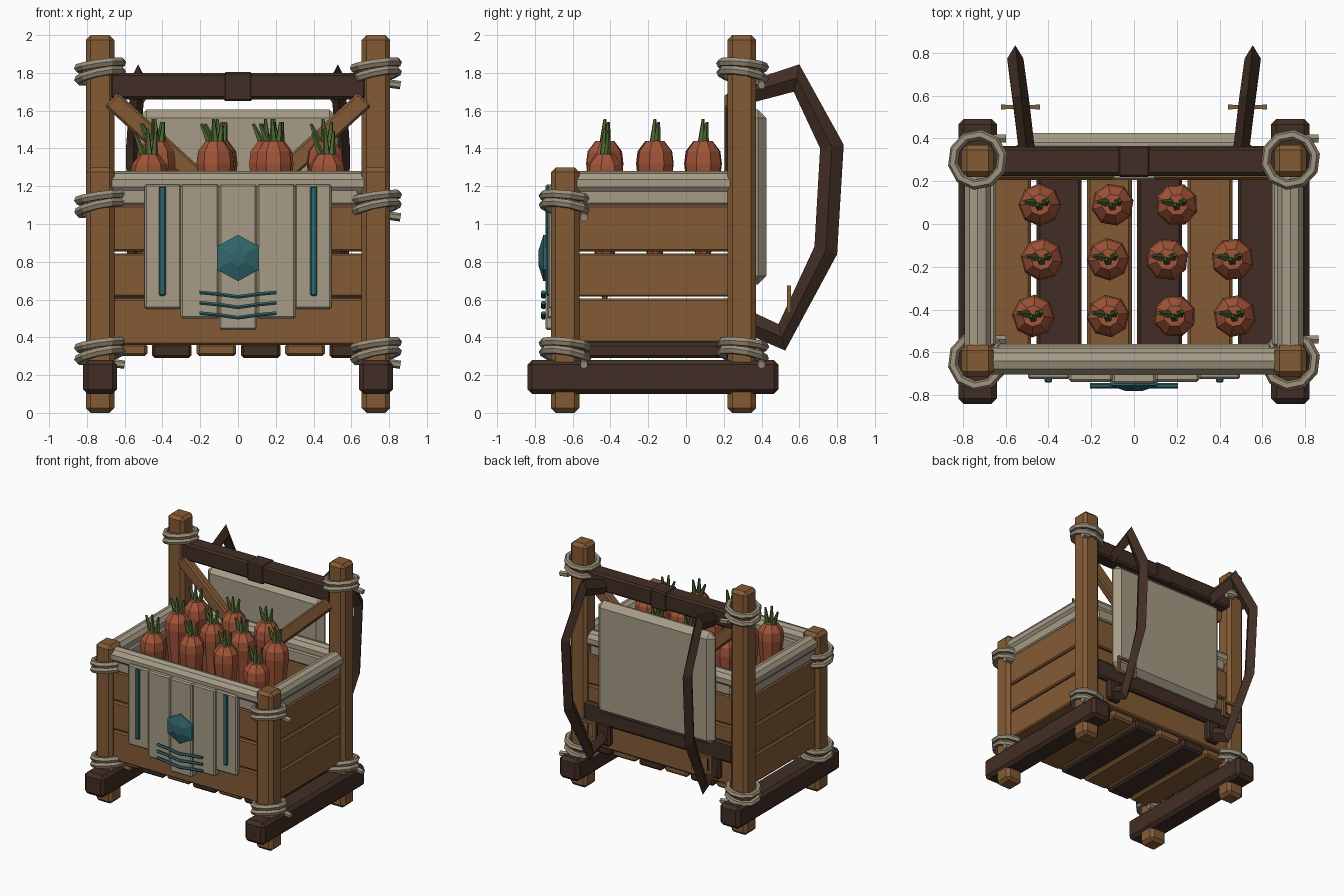
import bpy, bmesh, math
from mathutils import Vector, Matrix

if "Cube" in bpy.data.objects:
    bpy.data.objects.remove(bpy.data.objects["Cube"])


def material(name, rgb):
    m = bpy.data.materials.new(name)
    m.diffuse_color = (*rgb, 1)
    m.use_nodes = True
    m.node_tree.nodes["Principled BSDF"].inputs["Base Color"].default_value = m.diffuse_color
    return m


WOOD = material("wood", (0.23, 0.105, 0.036))
DARK = material("dark_wood", (0.053, 0.027, 0.018))
CLOTH = material("cloth", (0.38, 0.33, 0.24))
ROPE = material("rope", (0.32, 0.27, 0.19))
TEAL = material("teal", (0.03, 0.13, 0.145))
CARROT = material("carrot", (0.36, 0.09, 0.04))
LEAF = material("leaf", (0.07, 0.13, 0.03))
BRASS = material("brass", (0.2, 0.12, 0.04))


def finish(bm, name, mat):
    bmesh.ops.recalc_face_normals(bm, faces=bm.faces)
    me = bpy.data.meshes.new(name)
    bm.to_mesh(me)
    bm.free()
    me.materials.append(mat)
    ob = bpy.data.objects.new(name, me)
    bpy.context.collection.objects.link(ob)
    return ob


def box(name, x, y, z, mat, bevel=0.01, rot=None):
    """Chamfered box from (min, max) ranges."""
    size = [r[1] - r[0] for r in (x, y, z)]
    mid = Vector([(r[0] + r[1]) / 2 for r in (x, y, z)])
    bm = bmesh.new()
    bmesh.ops.create_cube(bm, size=1, matrix=Matrix.Diagonal((*size, 1)))
    if bevel:
        bmesh.ops.bevel(bm, geom=bm.edges[:], offset=bevel, segments=1, affect='EDGES')
    m = Matrix.Translation(mid)
    bm.transform(m @ rot if rot else m)
    return finish(bm, name, mat)


def rod(name, a, b, r1, r2, mat, sides=10):
    """Cone or cylinder from point a to point b."""
    a, b = Vector(a), Vector(b)
    d = b - a
    m = Matrix.Translation((a + b) / 2) @ d.to_track_quat('Z', 'Y').to_matrix().to_4x4()
    bm = bmesh.new()
    bmesh.ops.create_cone(bm, cap_ends=True, segments=sides, radius1=r1, radius2=r2,
                          depth=d.length, matrix=m)
    return finish(bm, name, mat)


def loft(name, rings, mat):
    """Skin a list of equal-length point rings and cap the ends."""
    bm = bmesh.new()
    vs = [[bm.verts.new(p) for p in ring] for ring in rings]
    n = len(vs[0])
    for r0, r1 in zip(vs, vs[1:]):
        for i in range(n):
            bm.faces.new((r0[i], r0[(i + 1) % n], r1[(i + 1) % n], r1[i]))
    bm.faces.new(vs[0])
    bm.faces.new(vs[-1])
    return finish(bm, name, mat)


def rope(x, y, z):
    """Two tilted loops and a loose end."""
    for dz, rx, ry in ((-0.025, -0.2, -0.17), (0.03, -0.12, -0.12)):
        bpy.ops.mesh.primitive_torus_add(location=(x, y, z + dz), rotation=(rx, ry, 0.2),
                                         major_segments=10, minor_segments=6,
                                         major_radius=0.118, minor_radius=0.024)
        bpy.context.object.name = "rope_loop"
        bpy.context.object.data.materials.append(ROPE)
    rod("rope_end", (x + 0.06, y + 0.1, z - 0.065), (x + 0.13, y + 0.1, z - 0.075),
        0.022, 0.022, ROPE, 6)


FY, BY, PX = -0.64, 0.295, 0.73

# posts, skids, rope lashings, side walls, braces, straps
strap_outer = [(0.34, 1.76), (0.60, 1.845), (0.835, 1.42), (0.80, 0.84), (0.525, 0.33), (0.34, 0.41)]
strap_inner = [(0.34, 1.64), (0.57, 1.70), (0.71, 1.40), (0.68, 0.88), (0.49, 0.47), (0.34, 0.54)]
for s in (-1, 1):
    px = s * PX
    xr = (px - 0.075, px + 0.075)
    box("front_post", xr, (FY - 0.075, FY + 0.075), (0, 1.3), WOOD, 0.025)
    box("back_post", xr, (BY - 0.075, BY + 0.075), (0, 2), WOOD, 0.025)
    box("skid", (px - 0.09, px + 0.09), (-0.84, 0.49), (0.1, 0.28), DARK, 0.025)
    rope(px, FY, 1.11)
    rope(px, FY, 0.33)
    rope(px, BY + 0.005, 1.81)
    rope(px, BY + 0.005, 0.33)

    for z0, z1 in ((0.37, 0.605), (0.615, 0.845), (0.855, 1.1)):
        box("side_plank", (px - 0.045, px + 0.045), (FY, BY), (z0, z1), WOOD)
    box("side_liner", (px - s * 0.02 - 0.065, px - s * 0.02 + 0.065), (-0.57, 0.24), (1.1, 1.2), CLOTH)
    rod("side_roll", (px, FY, 1.215), (px, BY, 1.215), 0.065, 0.065, CLOTH)

    # diagonal brace from post down to the middle of the back
    a, b = Vector((s * 0.67, 0, 1.66)), Vector((s * 0.08, 0, 1.12))
    d = b - a
    mid = (a + b) / 2
    h = d.length / 2
    box("back_brace", (mid.x - h, mid.x + h), (0.205, 0.275), (mid.z - 0.05, mid.z + 0.05),
        WOOD, 0.012, Matrix.Rotation(-math.atan2(d.z, d.x), 4, 'Y'))

    # shoulder strap with a diamond section
    rings = []
    for (oy, oz), (iy, iz) in zip(strap_outer, strap_inner):
        my, mz = (oy + iy) / 2, (oz + iz) / 2
        cx = s * (0.50 + 0.055 * (oy - 0.34) / 0.5)
        w = 0.038
        rings.append([(cx, oy, oz), (cx + w, my, mz), (cx, iy, iz), (cx - w, my, mz)])
    loft("shoulder_strap", rings, DARK)

    # strap buckle frame
    bx = s * 0.53
    for e in (-1, 1):
        box("buckle_side", (bx + e * 0.08 - 0.01, bx + e * 0.08 + 0.01), (0.535, 0.557),
            (0.53, 0.675), BRASS, 0)
        zc = 0.6025 + e * 0.0625
        box("buckle_bar", (bx - 0.09, bx + 0.09), (0.536, 0.556), (zc - 0.01, zc + 0.01), BRASS, 0)

# front and back walls with liner and rolled cloth rim
for label, y, s in (("front", FY, 1), ("back", BY - 0.01, -1)):
    for z0, z1 in ((0.36, 0.605), (0.615, 0.845), (0.855, 1.1)):
        box(label + "_plank", (-0.68, 0.68), (y - 0.045, y + 0.045), (z0, z1), WOOD)
    box(label + "_liner", (-0.64, 0.64), (y + s * 0.015 - 0.065, y + s * 0.015 + 0.065), (1.1, 1.2), CLOTH)
    rod(label + "_roll", (-0.68, y, 1.215), (0.68, y, 1.215), 0.065, 0.065, CLOTH)

# floor slats
for i in range(6):
    x = -0.585 + i * 0.235
    box("floor_slat", (x - 0.105, x + 0.105), (-0.62, 0.3), (0.29 + 0.01 * ((i + 1) % 2), 0.37),
        DARK if i % 2 else WOOD, 0.015)

# back beams and padded backrest
box("top_beam", (-0.68, 0.68), (0.225, 0.36), (1.66, 1.8), DARK, 0.015)
box("beam_wrap", (-0.075, 0.075), (0.22, 0.365), (1.65, 1.805), DARK, 0.01)
box("lower_back_beam", (-0.68, 0.68), (0.24, 0.365), (0.56, 0.72), DARK, 0.015)
box("strap_anchor_beam", (-0.56, -0.44), (0.3, 0.37), (0.4, 0.58), DARK, 0.015)
box("strap_anchor_beam", (0.44, 0.56), (0.3, 0.37), (0.4, 0.58), DARK, 0.015)
box("back_pad", (-0.53, 0.53), (0.32, 0.425), (0.68, 1.605), CLOTH, 0.045)

# front cloth flap in stepped strips
for x0, x1, z0, yf in ((-0.495, -0.3, 0.55, -0.725), (-0.305, -0.1, 0.5, -0.737),
                       (-0.1, 0.1, 0.44, -0.745), (0.1, 0.305, 0.5, -0.737), (0.3, 0.495, 0.55, -0.725)):
    box("flap_strip", (x0, x1), (yf, -0.68), (z0, 1.21), CLOTH, 0.01)
for s in (-1, 1):
    box("flap_stripe", (s * 0.4 - 0.018, s * 0.4 + 0.018), (-0.74, -0.71), (0.62, 1.2), TEAL, 0.006)

# faceted gem
gem = []
for y, r in ((-0.78, 0.045), (-0.755, 0.128), (-0.73, 0.128)):
    gem.append([(r * math.sin(math.radians(60 * i)), y, 0.82 + r * 0.96 * math.cos(math.radians(60 * i)))
                for i in range(6)])
loft("gem", gem, TEAL)

# drooping stitched lines
for z in (0.628, 0.573, 0.518):
    rings = []
    for x, dz in ((-0.205, 0.01), (-0.1, 0), (0, -0.014), (0.1, 0), (0.205, 0.01)):
        rings.append([(x, -0.755 + 0.013 * math.cos(k * math.pi / 3),
                       z + dz + 0.011 * math.sin(k * math.pi / 3)) for k in range(6)])
    loft("flap_line", rings, TEAL)

# carrots with leaf tufts
spots = [(-0.44, 0.09, 0), (-0.1, 0.09, 0), (0.2, 0.09, 0),
         (-0.43, -0.165, 0), (-0.12, -0.165, 0), (0.155, -0.165, 0), (0.46, -0.165, 0),
         (-0.47, -0.43, -0.07), (-0.12, -0.43, 0), (0.19, -0.43, 0), (0.47, -0.43, -0.07)]
for n, (x, y, dz) in enumerate(spots):
    rings = []
    for z, r in ((0.66, 0.012), (0.95, 0.06), (1.22, 0.088), (1.32, 0.1), (1.385, 0.092), (1.44, 0.05)):
        rings.append([(x + r * math.cos(k * math.pi / 4 + n), y + r * math.sin(k * math.pi / 4 + n), z + dz)
                      for k in range(8)])
    loft("carrot", rings, CARROT)
    for ox, oy, tx, ty, h in ((-0.025, 0.01, -0.075, 0.015, 1.53), (0.0, -0.01, -0.01, 0.0, 1.555),
                              (0.025, 0.01, 0.035, 0.02, 1.54)):
        rod("carrot_leaf", (x + ox, y + oy, 1.42 + dz), (x + tx, y + ty, h + dz * 0.7),
            0.022, 0.008, LEAF, 5)
